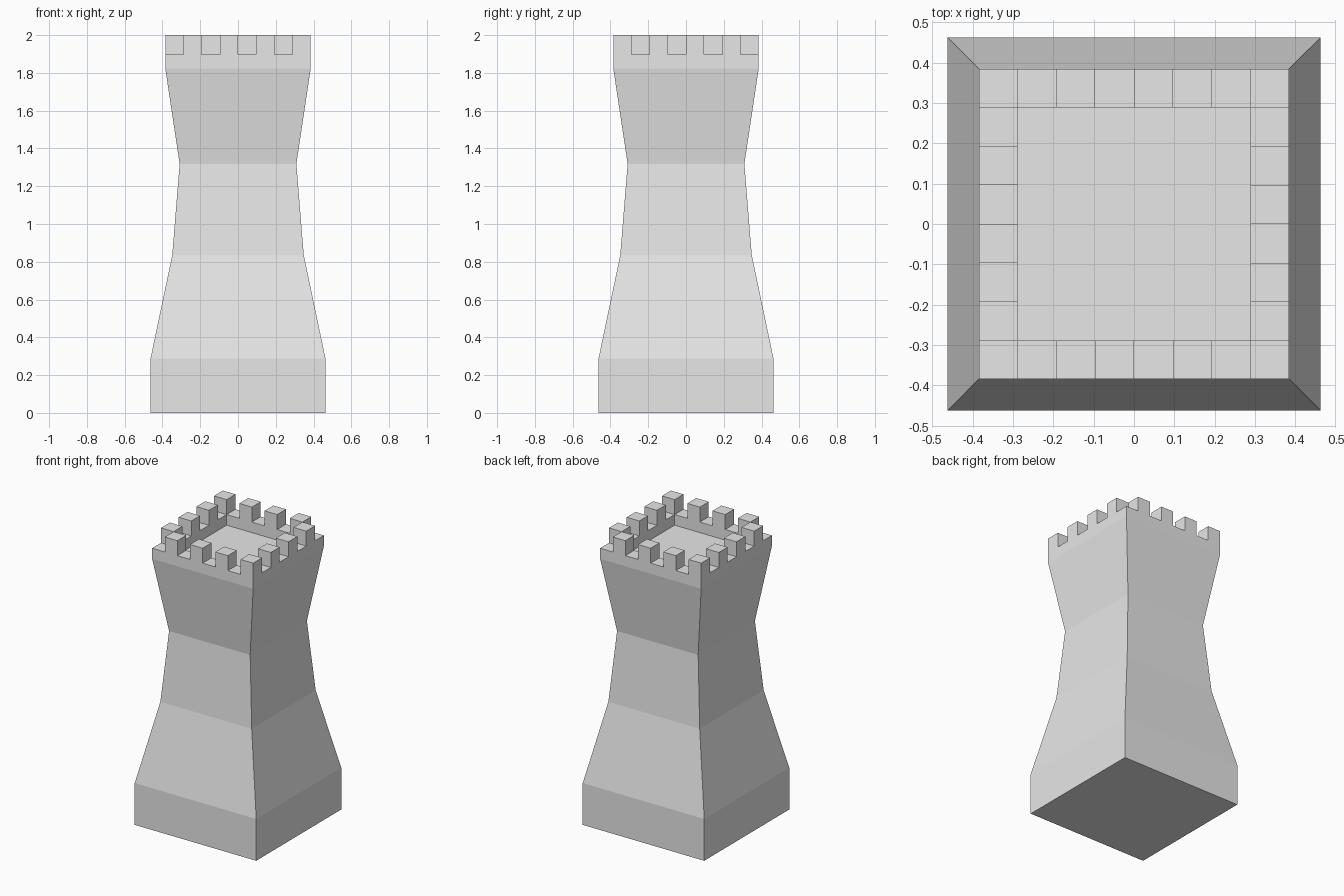
import bpy
import bmesh
from mathutils import Vector

default = bpy.data.objects.get("Cube")
if default:
    bpy.data.objects.remove(default, do_unlink=True)

stone = bpy.data.materials.new("grey stone")
stone.use_nodes = True
colour = (0.8, 0.8, 0.8, 1)
stone.diffuse_color = colour
stone.node_tree.nodes["Principled BSDF"].inputs["Base Color"].default_value = colour

# Tower outline as (half width, height), and the battlement levels
PROFILE = [(0.463, 0), (0.463, 0.288), (0.348, 0.835), (0.309, 1.318), (0.385, 1.824)]
FLOOR, RIM, TOP = 1.824, 1.897, 2.0
N = 8
HALF = PROFILE[-1][0]
SIDES = [(1, 0), (-1, 0), (0, 1), (0, -1)]

bm = bmesh.new()


def quad(points, outward):
    face = bm.faces.new([bm.verts.new(p) for p in points])
    face.normal_update()
    if face.normal.dot(Vector(outward)) < 0:
        face.normal_flip()


def grid(i):
    return 2 * i / N - 1


def height(i, j):
    """Level of one cell: floor inside, alternating gaps and merlons around the edge."""
    if not (0 <= i < N and 0 <= j < N):
        return FLOOR
    if 0 < i < N - 1 and 0 < j < N - 1:
        return FLOOR
    return TOP if (i + j) % 2 else RIM


# Sloping walls of the shaft, in bands
for (w0, z0), (w1, z1) in zip(PROFILE, PROFILE[1:]):
    for dx, dy in SIDES:
        for k in range(N):
            a, b = grid(k), grid(k + 1)
            corners = [(a, w0, z0), (b, w0, z0), (b, w1, z1), (a, w1, z1)]
            quad([((dx - dy * t) * w, (dy + dx * t) * w, z) for t, w, z in corners], (dx, dy, 0))

# Underside
w = PROFILE[0][0]
quad([(-w, -w, 0), (w, -w, 0), (w, w, 0), (-w, w, 0)], (0, 0, -1))

# Recessed floor, parapet and merlons
for i in range(N):
    for j in range(N):
        h = height(i, j)
        x0, x1, y0, y1 = (HALF * grid(k) for k in (i, i + 1, j, j + 1))
        quad([(x0, y0, h), (x1, y0, h), (x1, y1, h), (x0, y1, h)], (0, 0, 1))
        for dx, dy in SIDES:
            for low, high in ((FLOOR, RIM), (RIM, TOP)):
                if h >= high and height(i + dx, j + dy) <= low:
                    if dx:
                        x = x1 if dx > 0 else x0
                        ends = (x, y0), (x, y1)
                    else:
                        y = y1 if dy > 0 else y0
                        ends = (x0, y), (x1, y)
                    (ax, ay), (bx, by) = ends
                    quad([(ax, ay, low), (bx, by, low), (bx, by, high), (ax, ay, high)], (dx, dy, 0))

# Weld the parts and merge flat neighbours into clean faces
bmesh.ops.remove_doubles(bm, verts=bm.verts[:], dist=0.0005)
bmesh.ops.dissolve_limit(bm, angle_limit=0.01, verts=bm.verts[:], edges=bm.edges[:])

mesh = bpy.data.meshes.new("castle_tower")
bm.to_mesh(mesh)
bm.free()
mesh.materials.append(stone)
tower = bpy.data.objects.new("castle_tower", mesh)
bpy.context.collection.objects.link(tower)
